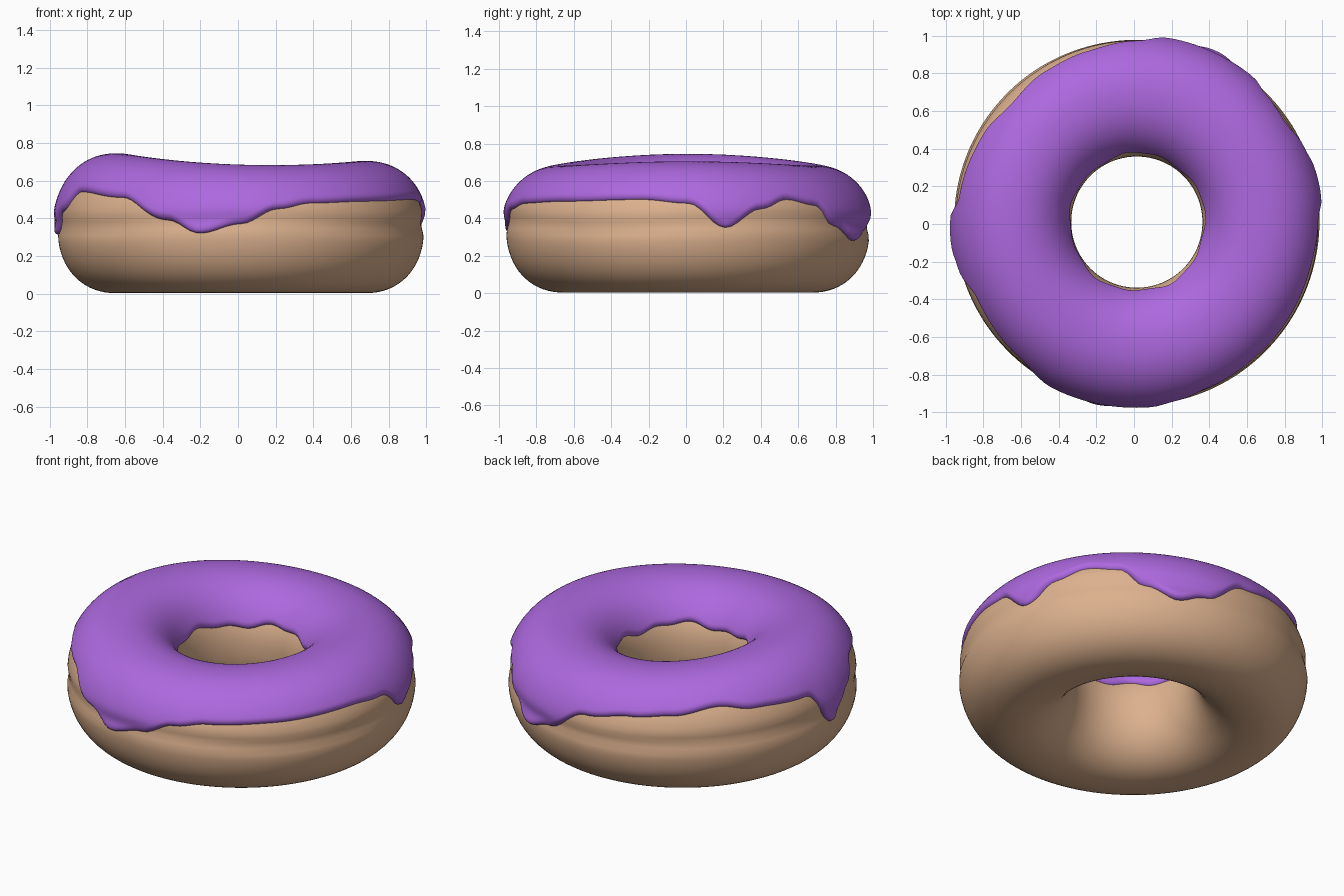
import bpy
import bmesh
from math import sin, cos, asin, pi, exp, sqrt, radians, degrees

cube = bpy.data.objects.get("Cube")
if cube:
    bpy.data.objects.remove(cube, do_unlink=True)

CX, CY = 0.015, 0.01        # ring centre
RING, TUBE = 0.66, 0.312    # ring radius, tube half width
MID = 0.345                 # height of the tube centre
POW = 0.92                  # slightly boxy cross-section
SEG = 180

# Height of the icing's outer edge around the ring (degrees, z)
DRIPS = [(0, .48), (12, .35), (24, .45), (34, .5), (45, .47), (54, .36), (65, .28),
         (75, .33), (90, .47), (107, .51), (121, .53), (138, .57), (150, .54),
         (172, .52), (183, .31), (194, .44), (205, .54), (228, .51), (246, .39),
         (257, .32), (270, .37), (282, .45), (293, .48), (315, .49), (345, .5), (360, .48)]


def material(name, color):
    mat = bpy.data.materials.new(name)
    mat.use_nodes = True
    mat.diffuse_color = (*color, 1)
    mat.node_tree.nodes["Principled BSDF"].inputs["Base Color"].default_value = (*color, 1)
    return mat


def spow(v):
    return abs(v) ** POW * (1 if v > 0 else -1)


def upper(t):
    """Upper half height of the tube; the ring is gently uneven."""
    return 0.33 - 0.02 * cos(t) + 0.02 * cos(2 * t)


def surface(t, phi, off=0.0):
    """Point on the dough at ring angle t and section angle phi, pushed out by off."""
    c, s = cos(phi), sin(phi)
    z = MID + spow(s) * (upper(t) if s > 0 else MID - 0.003)
    r = RING + TUBE * spow(c)
    if c > 0:   # shallow crease around the outside
        r -= 0.016 * exp(-((z - 0.37 - 0.015 * sin(3 * t)) / 0.04) ** 2)
    r += off * c
    return (CX + r * cos(t), CY + r * sin(t), z + off * s)


def section_angle(t, z):
    """Outer section angle at which the dough reaches height z."""
    v = (z - MID) / (upper(t) if z > MID else MID)
    return asin(abs(v) ** (1 / POW)) * (1 if v > 0 else -1)


def edge_height(t):
    d = degrees(t) % 360
    for (a, za), (b, zb) in zip(DRIPS, DRIPS[1:]):
        if a <= d <= b:
            f = (1 - cos(pi * (d - a) / (b - a))) / 2
            return za + (zb - za) * f


def icing_point(t, k):
    """k runs from -1 at the inner edge to 1 at the outer edge."""
    z_out = edge_height(t)
    z_in = 0.485 + 0.012 * sin(5 * t) + 0.008 * sin(11 * t + 1)
    p_in, p_out = pi - section_angle(t, z_in), section_angle(t, z_out)
    u = sin(k * pi / 2)
    phi = p_in + (p_out - p_in) * (u + 1) / 2
    # Rounded lip at both edges, thicker where it drips
    d = min(1, (1 - abs(u)) * (p_in - p_out) / 2 * 0.33 / 0.035)
    lip = sqrt(max(0, 1 - (1 - d) ** 2))
    bulge = 0.1 * max(0, 0.48 - z_out) * max(0, u) ** 3
    thick = 0.017 + 0.013 * max(0, sin(phi)) + bulge
    return surface(t, phi, -0.006 + (thick + 0.006) * lip)


def ring_mesh(name, point, count, closed, mat):
    """Sweep a cross-section of count points around the ring."""
    bm = bmesh.new()
    rows = [[bm.verts.new(point(2 * pi * i / SEG, j)) for j in range(count)]
            for i in range(SEG)]
    for i in range(SEG):
        a, b = rows[i], rows[(i + 1) % SEG]
        for j in range(count if closed else count - 1):
            n = (j + 1) % count
            bm.faces.new((a[j], b[j], b[n], a[n]))
    bmesh.ops.recalc_face_normals(bm, faces=bm.faces)
    # Make sure an open sheet faces upward
    if sum(f.normal.z * f.calc_area() for f in bm.faces) < -0.01:
        bmesh.ops.reverse_faces(bm, faces=bm.faces)
    mesh = bpy.data.meshes.new(name)
    bm.to_mesh(mesh)
    bm.free()
    mesh.materials.append(mat)
    obj = bpy.data.objects.new(name, mesh)
    bpy.context.collection.objects.link(obj)
    bpy.ops.object.select_all(action='DESELECT')
    obj.select_set(True)
    bpy.context.view_layer.objects.active = obj
    bpy.ops.object.shade_smooth_by_angle(angle=radians(60))
    return obj


# Baked ring
ring_mesh("dough", lambda t, j: surface(t, 2 * pi * j / 72), 72, True,
          material("tan dough", (0.72, 0.44, 0.27)))

# Dripping glaze over the top
ring_mesh("icing", lambda t, j: icing_point(t, j / 32 - 1), 65, False,
          material("purple icing", (0.42, 0.14, 0.74)))
